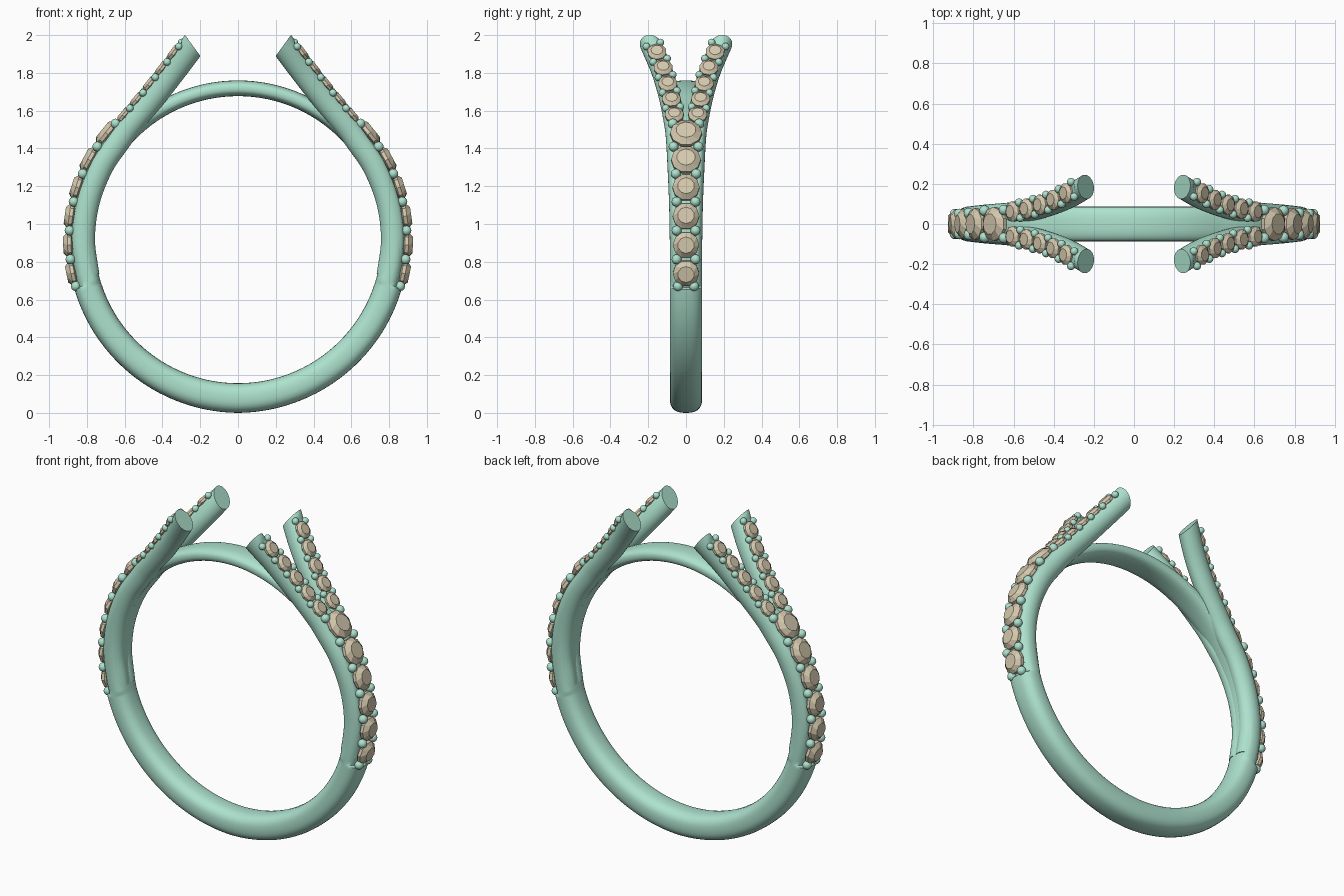
import bpy, bmesh, math
from mathutils import Vector, Matrix

if "Cube" in bpy.data.objects:
    bpy.data.objects.remove(bpy.data.objects["Cube"])

ZC, RI = 0.917, 0.76          # ring centre height, inner radius


def material(name, rgb):
    m = bpy.data.materials.new(name)
    m.diffuse_color = (*rgb, 1)
    m.use_nodes = True
    m.node_tree.nodes["Principled BSDF"].inputs["Base Color"].default_value = m.diffuse_color
    return m


METAL = material("green_metal", (0.42, 0.76, 0.62))
STONE = material("tan_stone", (0.66, 0.58, 0.42))


def finish(bm, name, mat, mirror=None, smooth=True):
    bmesh.ops.recalc_face_normals(bm, faces=bm.faces)
    me = bpy.data.meshes.new(name)
    bm.to_mesh(me)
    bm.free()
    ob = bpy.data.objects.new(name, me)
    bpy.context.collection.objects.link(ob)
    me.materials.append(mat)
    if mirror:
        mod = ob.modifiers.new("mirror", 'MIRROR')
        mod.use_axis = mirror
        mod.use_mirror_merge = False
    if smooth:
        bpy.ops.object.select_all(action='DESELECT')
        ob.select_set(True)
        bpy.context.view_layer.objects.active = ob
        bpy.ops.object.shade_smooth_by_angle(angle=math.radians(40))
    return ob


def skin(bm, rings, closed):
    loops = [[bm.verts.new(p) for p in r] for r in rings]
    n = len(loops[0])
    pairs = list(zip(loops, loops[1:]))
    if closed:
        pairs.append((loops[-1], loops[0]))
    for a, b in pairs:
        for i in range(n):
            bm.faces.new((a[i], a[(i + 1) % n], b[(i + 1) % n], b[i]))
    if not closed:
        bm.faces.new(loops[0])
        bm.faces.new(loops[-1])


def spow(v, e):
    return math.copysign(abs(v) ** e, v)


def radial(deg):
    a = math.radians(deg)
    return Vector((math.cos(a), 0, math.sin(a)))


# Shank: full ring, stepped down where the stones sit, thin bridge on top
def outer(deg):
    if deg < -16.8:
        return 0.917 - 0.012 * max(0, (deg + 90) / 73)
    if deg < 42:
        return 0.883
    t = min(1, (deg - 42) / 20)
    return 0.883 - 0.04 * t * t * (3 - 2 * t)


half = [-90 + 3 * i for i in range(25)] + [-17, -16.6] + [-15 + 3 * i for i in range(36)]
angles = [(d, d) for d in half] + [(d, 180 - d) for d in reversed(half[1:-1])]
rings = []
for d, real in angles:
    ro = outer(d)
    mid, h = (RI + ro) / 2, (ro - RI) / 2
    ring = []
    for k in range(32):
        t = 2 * math.pi * k / 32
        c, s = math.cos(t), math.sin(t)
        p = radial(real) * (mid + h * spow(c, 0.8)) + Vector((0, 0.086 * spow(s, 0.75), ZC))
        ring.append(p)
    rings.append(ring)
bm = bmesh.new()
skin(bm, rings, True)
finish(bm, "shank", METAL)

# Branch centre line: follows the ring, then leaves it and spreads sideways
ctrl = []
for d, y in ((-14, 0.028), (0, 0.03), (14, 0.034), (28, 0.042), (40, 0.05)):
    ctrl.append(radial(d) * 0.823 + Vector((0, y, ZC)))
ctrl += [Vector(p) for p in ((0.568, 0.06, 1.53), (0.455, 0.086, 1.665), (0.345, 0.126, 1.805),
                             (0.24, 0.185, 1.945), (0.14, 0.25, 2.085))]


def path():
    out = []
    c = [2 * ctrl[0] - ctrl[1]] + ctrl + [2 * ctrl[-1] - ctrl[-2]]
    for i in range(1, len(c) - 2):
        a, b, d, e = c[i - 1:i + 3]
        for k in range(20):
            t = k / 20
            out.append(0.5 * (2 * b + (d - a) * t + (2 * a - 5 * b + 4 * d - e) * t * t
                              + (3 * b - a - 3 * d + e) * t ** 3))
    return out


pts = path()
frames = []                    # position, outward normal, sideways, tangent
for i in range(1, len(pts) - 1):
    T = (pts[i + 1] - pts[i - 1]).normalized()
    N = Vector((T.z, 0, -T.x)).normalized()
    frames.append((pts[i], N, T.cross(N).normalized(), T))

# Split branches with obliquely trimmed tips
rings = []
for P, N, B, T in frames[::2]:
    top = 0.07 if P.z > 1.925 else 0.054
    ring = []
    for k in range(28):
        t = 2 * math.pi * k / 28
        ring.append(P + N * min(top, 0.066 * math.cos(t)) + B * 0.056 * math.sin(t))
    rings.append(ring)
bm = bmesh.new()
skin(bm, rings, False)
cut = bmesh.ops.bisect_plane(bm, geom=bm.verts[:] + bm.edges[:] + bm.faces[:], dist=1e-5,
                             plane_co=(0.24, 0, 1.945), plane_no=(-0.81, 0, 0.59), clear_outer=True)
bmesh.ops.holes_fill(bm, edges=[e for e in cut['geom_cut'] if isinstance(e, bmesh.types.BMEdge)])
finish(bm, "split_branches", METAL, (True, True, False))


# Stones and beads
def add_gem(bm, P, N, B, r, high):
    T = B.cross(N)
    rings = []
    for rr, z, n in ((0.5 * r, -0.02, 0), (r, -0.006, 0), (r, high * 0.35, 0), (0.62 * r, high, 0.5)):
        ring = []
        for k in range(10):
            a = 2 * math.pi * (k + n) / 10
            ring.append(P + N * z + (B * math.cos(a) + T * math.sin(a)) * rr)
        rings.append(ring)
    skin(bm, rings, False)


def add_bead(bm, P, r):
    bmesh.ops.create_icosphere(bm, subdivisions=3, radius=r, matrix=Matrix.Translation(P))


def on_branch(z, h):
    f = min(frames, key=lambda f: abs((f[0] + f[1] * h).z - z))
    return f[0] + f[1] * h, f[1], f[2]


Y = Vector((0, 1, 0))
C = Vector((0, 0, ZC))
# Six large stones down each side
gems, beads = bmesh.new(), bmesh.new()
for d, r in ((-11.5, .07), (-1.8, .07), (8, .071), (18, .072), (28.2, .079), (39, .085)):
    add_gem(gems, C + radial(d) * 0.89, radial(d), Y, r, 0.036)
for d, y in ((-16, .042), (-6.7, .05), (3.1, .05), (13, .05), (23, .054), (33.5, .066), (43.5, .07)):
    for s in (-1, 1):
        add_bead(beads, C + radial(d) * 0.893 + Y * y * s, 0.026)
finish(gems, "large_stones", STONE, (True, False, False), False)
finish(beads, "large_beads", METAL, (True, False, False))

# Five small stones on each branch
gems, beads = bmesh.new(), bmesh.new()
for z in (1.577, 1.656, 1.74, 1.825, 1.91):
    P, N, B = on_branch(z, 0.056)
    add_gem(gems, P, N, B, 0.051, 0.022)
for z in (1.617, 1.698, 1.782, 1.868, 1.95):
    P, N, B = on_branch(z, 0.056)
    for s in (-1, 1):
        add_bead(beads, P + B * 0.039 * s, 0.02)
finish(gems, "small_stones", STONE, (True, True, False), False)
finish(beads, "small_beads", METAL, (True, True, False))
